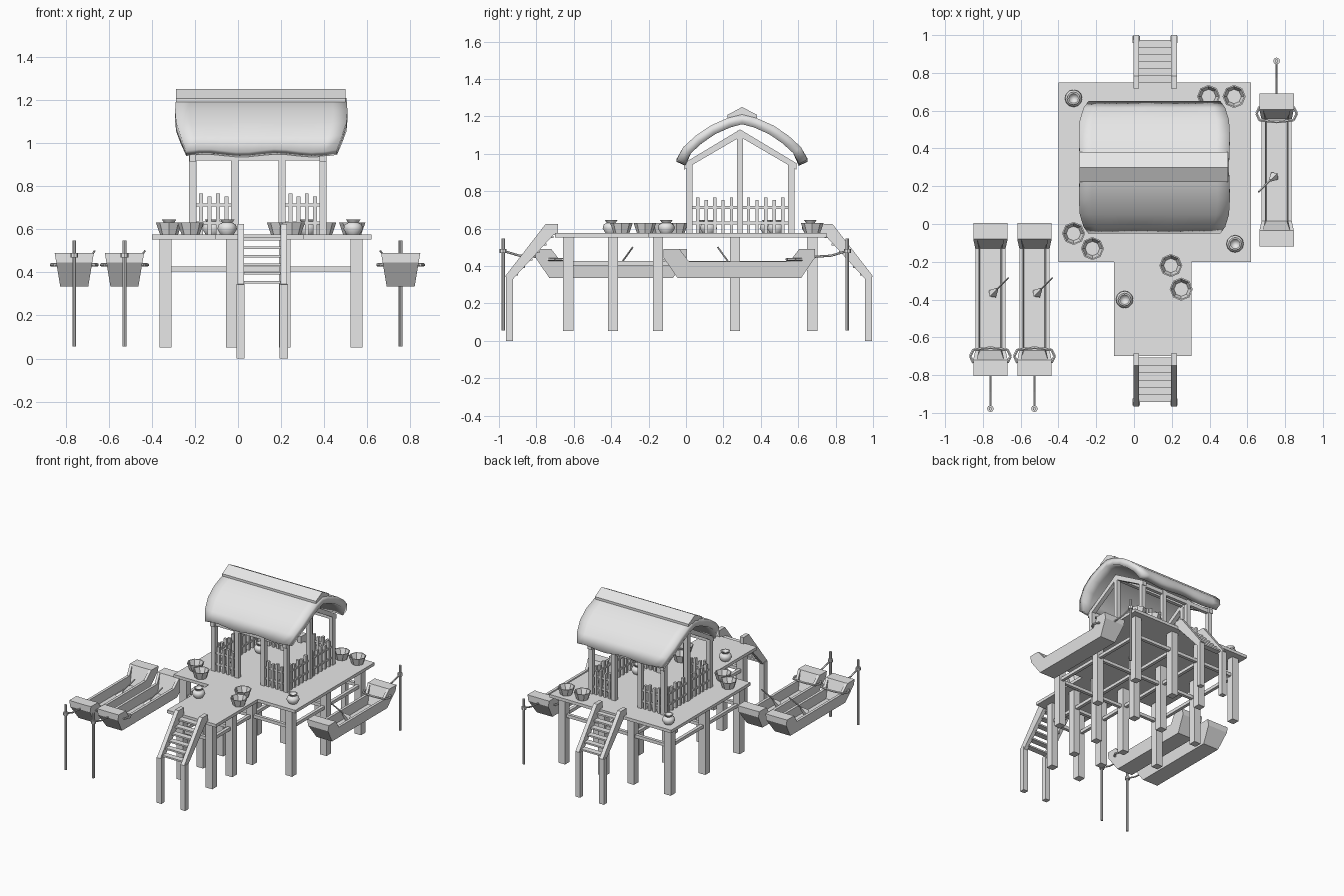
import bpy, bmesh, math
from mathutils import Vector, Matrix

if "Cube" in bpy.data.objects:
    bpy.data.objects.remove(bpy.data.objects["Cube"])

mat = bpy.data.materials.new("plain grey")
mat.use_nodes = True
mat.diffuse_color = (0.8, 0.8, 0.8, 1)
mat.node_tree.nodes["Principled BSDF"].inputs["Base Color"].default_value = (0.8, 0.8, 0.8, 1)


def finish(name, bm, smooth=None, fix=True):
    if fix:
        bmesh.ops.recalc_face_normals(bm, faces=bm.faces)
    me = bpy.data.meshes.new(name)
    bm.to_mesh(me)
    bm.free()
    me.materials.append(mat)
    ob = bpy.data.objects.new(name, me)
    bpy.context.collection.objects.link(ob)
    if smooth:
        bpy.context.view_layer.objects.active = ob
        bpy.ops.object.select_all(action='DESELECT')
        ob.select_set(True)
        bpy.ops.object.shade_smooth_by_angle(angle=math.radians(smooth))
    return ob


def box(bm, x0, x1, y0, y1, z0, z1):
    m = Matrix.Translation(((x0 + x1) / 2, (y0 + y1) / 2, (z0 + z1) / 2))
    bmesh.ops.create_cube(bm, size=1, matrix=m @ Matrix.Diagonal((x1 - x0, y1 - y0, z1 - z0, 1)))


def post(bm, x, y, z0, z1, w):
    box(bm, x - w / 2, x + w / 2, y - w / 2, y + w / 2, z0, z1)


def rod(bm, a, b, r0, r1=None, sides=6):
    a, b = Vector(a), Vector(b)
    d = b - a
    m = Matrix.Translation((a + b) / 2) @ d.to_track_quat('Z', 'Y').to_matrix().to_4x4()
    bmesh.ops.create_cone(bm, cap_ends=True, segments=sides, radius1=r0,
                          radius2=r0 if r1 is None else r1, depth=d.length, matrix=m)


def loft(bm, rings, closed=True):
    rows = [[bm.verts.new(p) for p in ring] for ring in rings]
    n = len(rows[0])
    for a, b in zip(rows, rows[1:]):
        for i in range(n if closed else n - 1):
            j = (i + 1) % n
            bm.faces.new((a[i], a[j], b[j], b[i]))
    return rows


def prism(bm, pts, x0, x1):
    rows = loft(bm, [[(x, y, z) for y, z in pts] for x in (x0, x1)])
    for r in rows:
        bm.faces.new(r)


def lathe(name, profile, x, y, sides, smooth=None):
    bm = bmesh.new()
    loft(bm, [[(x + r * math.cos(i * math.tau / sides), y + r * math.sin(i * math.tau / sides), DECK + z)
               for i in range(sides)] for r, z in profile])
    bmesh.ops.remove_doubles(bm, verts=bm.verts, dist=0.0005)
    finish(name, bm, smooth)


DECK = 0.576

# Deck: main platform and front landing
bm = bmesh.new()
box(bm, -0.40, 0.62, -0.20, 0.75, 0.553, DECK)
box(bm, -0.105, 0.305, -0.70, -0.20, 0.553, DECK)
finish("deck", bm)

# Stilts and the rails that tie them together
XS, YS = (-0.337, -0.028, 0.217, 0.55), (-0.15, 0.262, 0.675)
LAND = (-0.63, -0.39)
bm = bmesh.new()
for x in XS:
    for y in YS + (LAND if x in XS[1:3] else ()):
        post(bm, x, y, 0.052, 0.555, 0.055)
finish("stilts", bm)
bm = bmesh.new()
for y in YS:
    box(bm, XS[0], XS[3], y - 0.012, y + 0.012, 0.403, 0.427)
for y in LAND:
    box(bm, XS[1], XS[2], y - 0.012, y + 0.012, 0.403, 0.427)
for x in XS:
    y0 = LAND[0] if x in XS[1:3] else YS[0]
    box(bm, x - 0.012, x + 0.012, y0, YS[2], 0.403, 0.427)
finish("stilt_rails", bm)

# Stairs, front and back
STRINGER = ((-0.967, 0.345), (-0.75, 0.625), (-0.685, 0.625), (-0.685, 0.565), (-0.71, 0.565), (-0.925, 0.33))
for label, sign, off in (("front", 1, 0), ("back", -1, 0.033)):
    bm = bmesh.new()
    for x in (-0.003, 0.197):
        prism(bm, [(sign * y + off, z) for y, z in STRINGER], x, x + 0.03)
        ya, yb = sorted((sign * -0.962 + off, sign * -0.925 + off))
        box(bm, x - 0.005, x + 0.034, ya, yb, 0, 0.345)
    for i in range(6):
        y, z = sign * (-0.92 + 0.038 * i) + off, 0.355 + 0.04 * i
        box(bm, 0.02, 0.205, y - 0.022, y + 0.022, z - 0.006, z + 0.006)
    finish(label + "_stairs", bm)

# House frame
HX, HY = (-0.21, -0.015, 0.205, 0.395), (0.018, 0.288, 0.563)
bm = bmesh.new()
for x in HX:
    for y in HY[::2]:
        post(bm, x, y, DECK, 0.955, 0.033)
for x in (HX[0], HX[3]):
    post(bm, x, HY[1], DECK, 1.12, 0.033)
    prism(bm, [(-0.01, 0.915), (0.29, 1.09), (0.59, 0.915), (0.59, 0.95), (0.29, 1.13), (-0.01, 0.95)],
          x - 0.016, x + 0.016)
for y, z in zip(HY, (0.935, 1.11, 0.935)):
    box(bm, HX[0], HX[3], y - 0.013, y + 0.013, z - 0.015, z + 0.015)
finish("house_frame", bm)

# Picket fences with a doorway in the middle of front and back
bm = bmesh.new()
for y in HY[::2]:
    for x0, x1 in (HX[:2], HX[2:]):
        for z in (0.63, 0.713):
            box(bm, x0, x1, y - 0.006, y + 0.006, z - 0.007, z + 0.007)
        for i in range(4):
            x = x0 + (x1 - x0) * (i + 1) / 5
            box(bm, x - 0.009, x + 0.009, y - 0.011, y + 0.011, DECK, 0.765 - 0.012 * (i % 2))
for x in (HX[0], HX[3]):
    for y0, y1 in zip(HY, HY[1:]):
        for z in (0.63, 0.713):
            box(bm, x - 0.006, x + 0.006, y0, y1, z - 0.007, z + 0.007)
        for i in range(5):
            y = y0 + (y1 - y0) * (i + 1) / 6
            box(bm, x - 0.011, x + 0.011, y - 0.009, y + 0.009, DECK, 0.765 - 0.012 * (i % 2))
finish("fences", bm)

# Thatched roof: a bent sheet, bulging at the gables, wavy at the eaves
SLOPE = ((0.35, 0.965, 0.35), (0.315, 1.035, 0.375), (0.25, 1.095, 0.395), (0.17, 1.15, 0.4),
         (0.08, 1.19, 0.397), (0, 1.21, 0.395))
arch = [(0.3 - d, z, w) for d, z, w in SLOPE] + [(0.3 + d, z, w) for d, z, w in SLOPE[-2::-1]]
bm = bmesh.new()
COLS = 12
loft(bm, [[(0.108 + w * (2 * i / COLS - 1), y, z + 0.008 * math.sin(i * 1.1 + y * 3) * (z < 1))
           for i in range(COLS + 1)] for y, z, w in arch], closed=False)
roof = finish("thatched_roof", bm, 60, fix=False)
solid = roof.modifiers.new("thickness", 'SOLIDIFY')
solid.thickness, solid.offset = 0.052, -1

bm = bmesh.new()
prism(bm, [(0.222, 1.18), (0.222, 1.208), (0.3, 1.25), (0.38, 1.208), (0.38, 1.18), (0.3, 1.205)], -0.288, 0.498)
finish("ridge_cap", bm)

# Baskets and jugs
BASKET = ((0, 0), (0.042, 0), (0.061, 0.055), (0.054, 0.055), (0.038, 0.012), (0, 0.012))
JUG = ((0, 0), (0.03, 0), (0.046, 0.025), (0.04, 0.045), (0.024, 0.055), (0.034, 0.07),
       (0.026, 0.07), (0.016, 0.055), (0, 0.05))
for x, y in ((0.395, 0.675), (0.53, 0.675), (-0.32, -0.05), (-0.22, -0.13), (0.195, -0.22), (0.25, -0.345)):
    lathe("basket", BASKET, x, y, 8)
for x, y in ((-0.32, 0.665), (0.535, -0.105), (-0.05, -0.40), (-0.12, 0.1), (0.32, 0.12), (-0.12, 0.44), (0.32, 0.48)):
    lathe("jug", JUG, x, y, 12, 50)

# Boats with paddle, mooring ring, rope and pole; stations are y, rim, keel and floor heights
STATIONS = ((-0.405, 0.49, 0.445, 0.489), (-0.33, 0.49, 0.335, 0.489), (-0.32, 0.49, 0.335, 0.489),
            (-0.27, 0.425, 0.335, 0.355))


def half_width(z):
    return 0.065 + 0.026 * (z - 0.335) / 0.155


def section(y, rim, keel, floor):
    o, k = half_width(rim), half_width(keel)
    right = [(k, keel), (o, rim), (o - 0.02, rim), (half_width(floor) - 0.014, floor)]
    return [(x, y, z) for x, z in right] + [(-x, y, z) for x, z in reversed(right)]


def boat(cx, cy, turn):
    place = Matrix.Translation((cx, cy, 0)) @ Matrix.Rotation(turn, 4, 'Z')
    bm = bmesh.new()
    rings = list(STATIONS) + [(-s[0],) + s[1:] for s in reversed(STATIONS)]
    rows = loft(bm, [section(*s) for s in rings])
    bm.faces.new(rows[0])
    bm.faces.new(rows[-1])
    objs = [finish("boat_hull", bm)]
    bm = bmesh.new()
    rod(bm, (0.03, 0.05, 0.41), (0.095, 0.115, 0.50), 0.005)
    rod(bm, (0.01, 0.03, 0.375), (0.035, 0.055, 0.415), 0.026, 0.008, 4)
    objs.append(finish("paddle", bm))
    bm = bmesh.new()
    loop = [(0.107, -0.30), (0.09, -0.265), (0, -0.255), (-0.09, -0.265),
            (-0.107, -0.30), (-0.09, -0.335), (0, -0.32), (0.09, -0.335)]
    for a, b in zip(loop, loop[1:] + loop[:1]):
        rod(bm, (*a, 0.435), (*b, 0.435), 0.008)
    rope = [(0, -0.32, 0.436), (0, -0.41, 0.45), (0, -0.49, 0.455), (0, -0.575, 0.48)]
    for a, b in zip(rope, rope[1:]):
        rod(bm, a, b, 0.006)
    objs.append(finish("mooring_rope", bm))
    bm = bmesh.new()
    rod(bm, (0, -0.578, 0.055), (0, -0.578, 0.548), 0.009, sides=8)
    rod(bm, (0, -0.578, 0.47), (0, -0.578, 0.49), 0.018, sides=8)
    objs.append(finish("mooring_pole", bm))
    for ob in objs:
        ob.matrix_world = place


boat(-0.76, -0.40, 0)
boat(-0.527, -0.40, 0)
boat(0.755, 0.285, math.pi)
